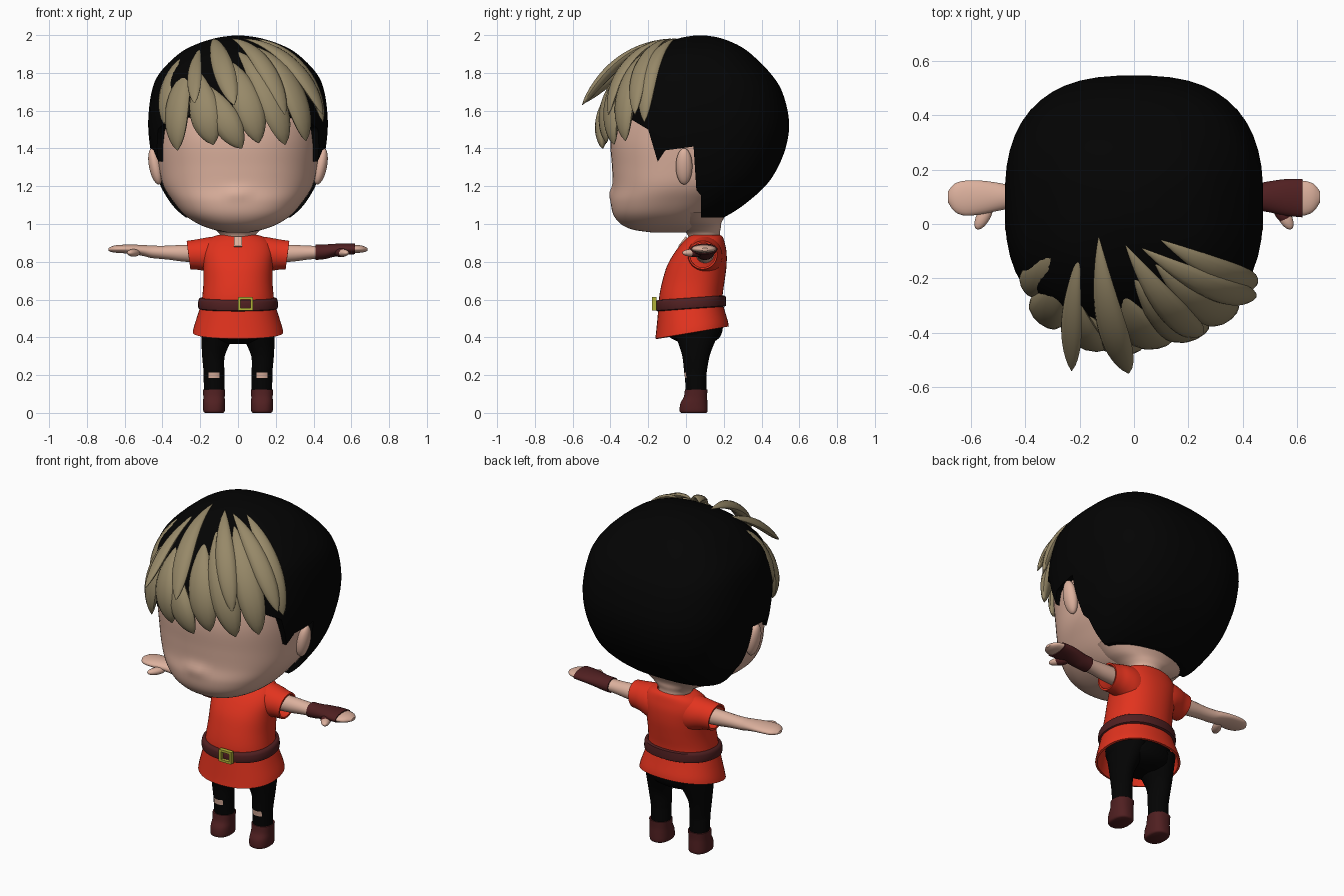
import bpy, bmesh, math
from mathutils import Vector

cube = bpy.data.objects.get("Cube")
if cube:
    bpy.data.objects.remove(cube)


def material(name, r, g, b):
    mat = bpy.data.materials.new(name)
    mat.use_nodes = True
    mat.diffuse_color = (r, g, b, 1)
    bsdf = next(n for n in mat.node_tree.nodes if n.type == 'BSDF_PRINCIPLED')
    bsdf.inputs["Base Color"].default_value = (r, g, b, 1)
    bsdf.inputs["Roughness"].default_value = .7
    return mat


SKIN = material("skin", .72, .44, .34)
BLACK = material("black", .001, .001, .001)
TAN = material("tan_hair", .31, .25, .14)
RED = material("red_cloth", .76, .033, .013)
BROWN = material("dark_brown_leather", .08, .014, .015)
BRASS = material("brass", .45, .45, .04)


def finish(name, bm, mats, rule=None, angle=50):
    bmesh.ops.recalc_face_normals(bm, faces=bm.faces)
    if rule:
        for f in bm.faces:
            f.material_index = rule(f.calc_center_median())
    mesh = bpy.data.meshes.new(name)
    bm.to_mesh(mesh)
    bm.free()
    obj = bpy.data.objects.new(name, mesh)
    bpy.context.collection.objects.link(obj)
    for m in mats:
        mesh.materials.append(m)
    smooth(obj, angle)
    return obj


def smooth(obj, angle=50):
    bpy.ops.object.select_all(action='DESELECT')
    obj.select_set(True)
    bpy.context.view_layer.objects.active = obj
    bpy.ops.object.shade_smooth_by_angle(angle=math.radians(angle))


def apply_modifier(obj, kind, **settings):
    mod = obj.modifiers.new(kind.title(), kind)
    for key, value in settings.items():
        setattr(mod, key, value)
    bpy.context.view_layer.objects.active = obj
    bpy.ops.object.modifier_apply(modifier=mod.name)
    smooth(obj)


def resample(rings, steps):
    # Catmull-Rom between neighbouring rings
    out = []
    last = len(rings) - 1
    for i in range(last):
        a, b, c, d = (rings[min(max(i + k, 0), last)] for k in (-1, 0, 1, 2))
        for s in range(steps):
            t = s / steps
            out.append([q + .5 * t * (r - p + t * (2*p - 5*q + 4*r - e + t * (3*(q - r) + e - p)))
                        for p, q, r, e in zip(a, b, c, d)])
    return out + [list(rings[last])]


def loft(name, rings, mats, axis='z', power=2, seg=32, steps=4, caps=True, side=1, warp=None, rule=None):
    # Ring: position on axis, centre and half width across, low and high limits
    bm = bmesh.new()
    rows = []
    for h, c, r, lo, hi in resample(rings, steps):
        row = []
        for k in range(seg):
            t = math.tau * (k + .5) / seg
            ct, st = math.cos(t), math.sin(t)
            a = c + r * math.copysign(abs(ct) ** (2 / power), ct)
            b = (lo + hi) / 2 + (hi - lo) / 2 * math.copysign(abs(st) ** (2 / power), st)
            p = Vector((a, b, h) if axis == 'z' else (h, a, b))
            if warp:
                warp(p)
            p.x *= side
            row.append(bm.verts.new(p))
        rows.append(row)
    bridge(bm, rows)
    if caps:
        bm.faces.new(rows[0])
        bm.faces.new(rows[-1])
    return finish(name, bm, mats, rule)


def bridge(bm, rows):
    for low, high in zip(rows, rows[1:]):
        for k in range(len(low)):
            n = (k + 1) % len(low)
            bm.faces.new((low[k], low[n], high[n], high[k]))


def ball(name, centre, radii, mat, turn=(0, 0, 0)):
    bm = bmesh.new()
    bmesh.ops.create_uvsphere(bm, u_segments=20, v_segments=12, radius=1)
    obj = finish(name, bm, [mat])
    obj.location, obj.scale, obj.rotation_euler = centre, radii, turn


def box(name, centre, size, mat, tilt=0):
    bm = bmesh.new()
    bmesh.ops.create_cube(bm, size=1)
    bmesh.ops.scale(bm, vec=size, verts=bm.verts)
    obj = finish(name, bm, [mat], angle=30)
    obj.location, obj.rotation_euler.x = centre, tilt


# Head with a soft nose, and neck flaring up under the hair
def nose(p):
    if p.y < 0:
        p.y -= .018 * math.exp(-(p.x / .05) ** 2 - ((p.z - 1.165) / .035) ** 2)


loft("head", [(.955, 0, .06, -.18, 0), (.97, 0, .13, -.28, .06), (1, 0, .21, -.345, .12),
              (1.05, 0, .285, -.385, .17), (1.12, 0, .345, -.398, .26), (1.2, 0, .395, -.388, .36),
              (1.3, 0, .42, -.392, .44), (1.45, 0, .44, -.4, .5), (1.6, 0, .445, -.37, .51),
              (1.75, 0, .4, -.31, .45), (1.88, 0, .27, -.17, .32), (1.95, 0, .1, -.03, .17)],
     [SKIN], power=2.3, seg=64, steps=6, warp=nose)
loft("neck", [(.86, 0, .1, .02, .2), (.94, 0, .095, .01, .18), (.98, 0, .14, -.04, .185), (1.01, 0, .21, -.08, .19),
              (1.06, 0, .28, -.12, .22)], [SKIN])

# Hair cap, trimmed to its side outline
hair = loft("hair_cap", [(1, 0, .24, -.12, .12), (1.04, 0, .29, -.17, .21), (1.1, 0, .35, -.25, .305), (1.2, 0, .41, -.32, .42),
                         (1.3, 0, .445, -.36, .487), (1.42, 0, .468, -.385, .533), (1.55, 0, .476, -.39, .546),
                         (1.7, 0, .458, -.365, .51), (1.8, 0, .415, -.32, .446), (1.9, 0, .315, -.22, .345),
                         (1.95, 0, .225, -.13, .27), (1.985, 0, .115, -.03, .18), (1.997, 0, .03, .04, .11)],
            [BLACK], power=2.6, seg=48)
bm = bmesh.new()
outline = [(.08, 1.035), (.7, 1.035), (.7, 2.1), (-.6, 2.1), (-.6, 1.62), (-.3, 1.56), (-.2, 1.5),
           (-.15, 1.33), (-.11, 1.39), (.04, 1.41), (.055, 1.18), (.08, 1.15)]
face = bm.faces.new([bm.verts.new((-1, y, z)) for y, z in outline])
grown = bmesh.ops.extrude_face_region(bm, geom=[face])
bmesh.ops.translate(bm, vec=(2, 0, 0), verts=[v for v in grown["geom"] if isinstance(v, bmesh.types.BMVert)])
cutter = finish("hair_cutter", bm, [BLACK])
apply_modifier(hair, 'BOOLEAN', operation='INTERSECT', object=cutter, solver='EXACT')
bpy.data.objects.remove(cutter)

# Fringe locks that hug the skull and flick out at the tip
CENTRE, SKULL = Vector((0, .06, 1.5)), Vector((.48, .47, .5))


def lock(name, root, tip, width, steps=16, seg=12):
    a, b = (Vector([(p - c) / s for p, c, s in zip(end, CENTRE, SKULL)]) for end in (root, tip))

    def path(t):
        reach = a.length + (b.length - a.length) * abs(t) ** 1.8 + .035 * math.sin(math.pi * t)
        q = a.lerp(b, t).normalized() * reach
        return CENTRE + q * SKULL, Vector([v / s for v, s in zip(q, SKULL)]).normalized()
    bm = bmesh.new()
    rows = []
    for i in range(steps + 1):
        t = i / steps
        point, out = path(t)
        along = (path(t + .01)[0] - path(t - .01)[0]).normalized()
        across = along.cross(out).normalized()
        out = across.cross(along)
        r = width * (.04 + max(0, math.sin(math.pi * t ** 1.3)) ** .75)
        rows.append([bm.verts.new(point + across * r * math.cos(math.tau * k / seg)
                                  + out * r * .5 * math.sin(math.tau * k / seg)) for k in range(seg)])
    bridge(bm, rows)
    bm.faces.new(rows[0])
    bm.faces.new(rows[-1])
    finish(name, bm, [TAN])


locks = [((-.21, -.04, 1.93), (-.39, -.25, 1.53), .055), ((-.23, -.17, 1.86), (-.32, -.35, 1.39), .072),
         ((-.2, -.1, 1.93), (-.23, -.54, 1.64), .04), ((-.13, -.05, 1.98), (-.02, -.55, 1.63), .055),
         ((-.2, -.29, 1.8), (-.13, -.43, 1.42), .08), ((-.17, -.33, 1.74), (.02, -.44, 1.4), .072),
         ((-.04, -.25, 1.86), (.11, -.42, 1.43), .078), ((0, -.2, 1.91), (.25, -.38, 1.42), .075),
         ((.08, -.15, 1.94), (.36, -.32, 1.44), .07), ((.1, -.06, 1.98), (.45, -.22, 1.54), .05),
         ((.03, -.09, 1.98), (.45, -.27, 1.58), .05), ((-.03, -.08, 1.98), (.25, -.41, 1.58), .052)]
for i, (root, tip, width) in enumerate(locks):
    lock(f"hair_lock_{i + 1}", root, tip, width)


# Tunic with slanted hem and open sleeves
def slant(p):
    p.z += .17 * (p.y - .03) * min(1, max(0, (.62 - p.z) / .2))


def cuff_slant(p):
    p.x += .13 * (p.z - .835)


tunic = loft("tunic", [(.425, 0, .24, -.163, .227), (.46, 0, .232, -.158, .222), (.53, 0, .21, -.15, .205),
                       (.58, 0, .195, -.145, .195), (.63, 0, .188, -.14, .195), (.7, 0, .183, -.125, .205),
                       (.78, 0, .185, -.1, .215), (.85, 0, .19, -.06, .215), (.9, 0, .175, -.02, .205),
                       (.93, 0, .14, .01, .195), (.943, 0, .1, .025, .18)],
             [RED], power=2.2, seg=48, caps=False, warp=slant)
apply_modifier(tunic, 'SOLIDIFY', thickness=.012)
box("neck_notch", (0, -.014, .902), (.042, .02, .065), SKIN, -.66)

# Belt and buckle
loft("belt", [(.55, 0, .195, -.145, .197), (.555, 0, .21, -.16, .212), (.58, 0, .212, -.163, .212),
              (.605, 0, .206, -.16, .21), (.61, 0, .19, -.145, .197)],
     [BROWN], power=2.2, seg=48, steps=2, caps=False, warp=lambda p: setattr(p, 'z', p.z + .07 * (p.y - .03)))
for end in (-1, 1):
    box("buckle_side", (.04 + end * .033, -.168, .577), (.015, .024, .07), BRASS)
    box("buckle_bar", (.04, -.168, .577 + end * .029), (.07, .024, .013), BRASS)

# Hips
loft("hips", [(.365, 0, .1, 0, .12), (.38, 0, .155, -.05, .155), (.41, 0, .19, -.095, .185),
              (.47, 0, .2, -.11, .195), (.56, 0, .16, -.1, .16)], [BLACK])

arm = [(.12, .1, .05, .79, .89), (.28, .1, .045, .8, .89), (.36, .1, .042, .81, .886), (.41, .1, .042, .815, .885),
       (.46, .1, .045, .82, .886), (.5, .1, .052, .83, .889), (.56, .098, .062, .841, .891), (.62, .095, .065, .846, .89),
       (.66, .097, .052, .849, .885), (.685, .1, .02, .857, .873)]
for side, word in ((1, "left"), (-1, "right")):
    ball(f"{word}_ear", (side * .437, -.01, 1.305), (.034, .044, .098), SKIN, (0, side * .2, 0))
    sleeve = loft(f"{word}_sleeve", [(.06, .1, .09, .72, .938), (.13, .1, .093, .728, .932), (.18, .097, .088, .748, .924),
                                     (.22, .092, .08, .757, .917), (.262, .088, .077, .76, .911)],
                  [RED], axis='x', side=side, caps=False, warp=cuff_slant)
    apply_modifier(sleeve, 'SOLIDIFY', thickness=.01)
    loft(f"{word}_arm", arm, [SKIN], axis='x', side=side, seg=24)
    ball(f"{word}_thumb", (side * .553, .03, .847), (.025, .056, .02), SKIN, (0, 0, side * .5))

    # Trousers with a torn knee showing skin
    loft(f"{word}_leg", [(.1, .125, .055, 0, .11), (.185, .127, .055, -.006, .108), (.215, .127, .055, -.01, .11),
                         (.3, .13, .06, -.02, .125), (.38, .115, .078, -.045, .155), (.46, .1, .09, -.08, .19)],
         [BLACK, SKIN], side=side, seg=40,
         rule=lambda c: int(.183 < c.z < .216 and c.y < .03 and abs(abs(c.x) - .127) < .027))
    loft(f"{word}_boot", [(0, .127, .048, -.024, .107), (.01, .127, .057, -.034, .115), (.05, .127, .058, -.03, .114),
                          (.085, .127, .057, -.012, .112), (.125, .127, .059, -.006, .114)],
         [BROWN], power=2.4, side=side)

# Fingerless glove on the left hand
glove = [(x, c, r + .006, lo - .006, hi + .006) for x, c, r, lo, hi in arm[3:8]]
loft("left_glove", glove, [BROWN], axis='x', seg=24)
ball("left_glove_thumb", (.545, .045, .848), (.029, .048, .024), BROWN, (0, 0, .5))
